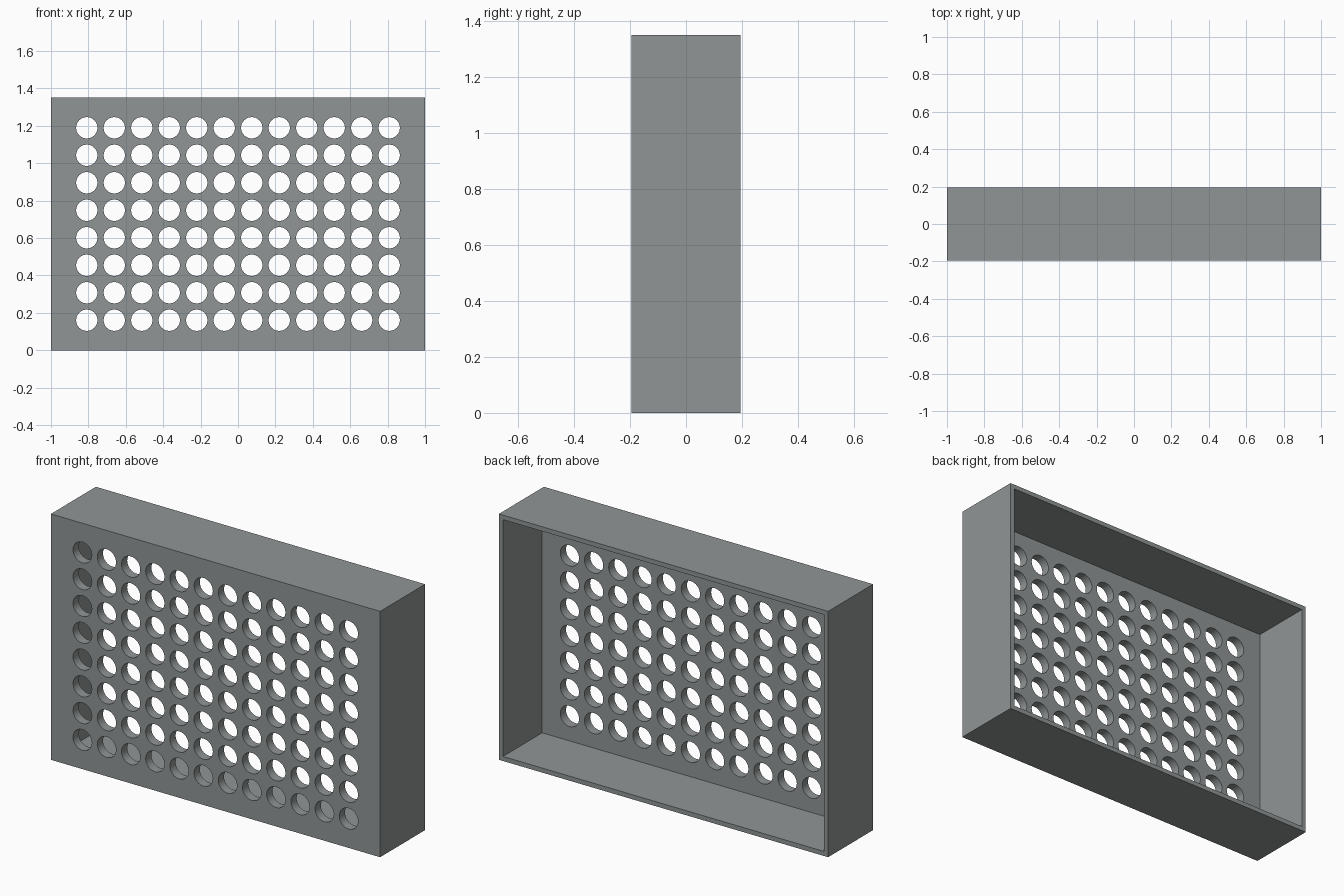
import bpy, bmesh, math
from mathutils import Matrix, Vector

if "Cube" in bpy.data.objects:
    bpy.data.objects.remove(bpy.data.objects["Cube"])

W, D, H = 2.0, 0.39, 1.35       # outer size
WALL, PANEL = 0.025, 0.05       # rim and front panel thickness
COLS, ROWS, PITCH, RADIUS = 12, 8, 0.147, 0.057


def new_object(name, bm):
    mesh = bpy.data.meshes.new(name)
    bm.to_mesh(mesh)
    bm.free()
    obj = bpy.data.objects.new(name, mesh)
    bpy.context.collection.objects.link(obj)
    return obj


def box(name, lo, hi):
    lo, hi = Vector(lo), Vector(hi)
    bm = bmesh.new()
    bmesh.ops.create_cube(bm, size=1, matrix=Matrix.Translation((lo + hi) / 2)
                          @ Matrix.Diagonal((*(hi - lo), 1)))
    return new_object(name, bm)


def cut(target, cutter):
    mod = target.modifiers.new(cutter.name, 'BOOLEAN')
    mod.operation = 'DIFFERENCE'
    mod.solver = 'EXACT'
    mod.object = cutter
    cutter.hide_render = True
    bpy.context.view_layer.objects.active = target
    bpy.ops.object.modifier_apply(modifier=mod.name)
    bpy.data.objects.remove(cutter)


# Casing: box hollowed from the back
casing = box("perforated_casing", (-W / 2, -D / 2, 0), (W / 2, D / 2, H))
cut(casing, box("cavity_cutter", (-W / 2 + WALL, -D / 2 + PANEL, WALL),
                (W / 2 - WALL, D, H - WALL)))

# Grid of round holes through the front panel
bm = bmesh.new()
turn = Matrix.Rotation(math.pi / 2, 4, 'X')
for col in range(COLS):
    for row in range(ROWS):
        x = (col - (COLS - 1) / 2) * PITCH
        z = H / 2 + (row - (ROWS - 1) / 2) * PITCH
        bmesh.ops.create_cone(bm, cap_ends=True, segments=32, radius1=RADIUS,
                              radius2=RADIUS, depth=0.2,
                              matrix=Matrix.Translation((x, -D / 2, z)) @ turn)
cut(casing, new_object("hole_cutter", bm))

# Dark grey finish
dark = bpy.data.materials.new("dark_grey")
dark.diffuse_color = (0.28, 0.30, 0.30, 1)
dark.use_nodes = True
dark.node_tree.nodes["Principled BSDF"].inputs["Base Color"].default_value = dark.diffuse_color
casing.data.materials.clear()
casing.data.materials.append(dark)
for poly in casing.data.polygons:
    poly.material_index = 0

# Smooth hole walls, sharp edges
bpy.ops.object.select_all(action='DESELECT')
casing.select_set(True)
bpy.context.view_layer.objects.active = casing
bpy.ops.object.shade_smooth_by_angle(angle=math.radians(30))
